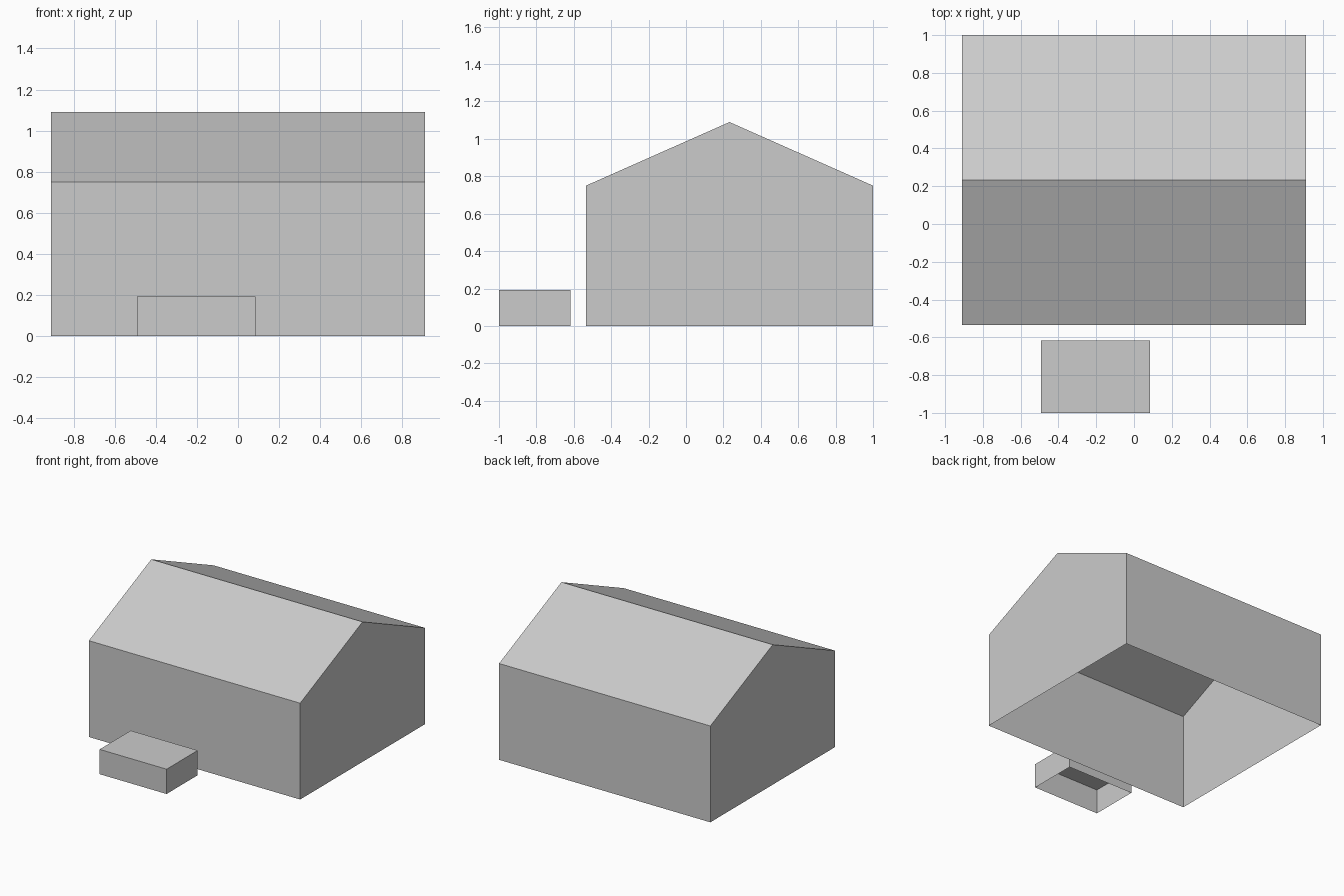
import bpy
import bmesh

cube = bpy.data.objects.get("Cube")
if cube:
    bpy.data.objects.remove(cube, do_unlink=True)

grey = bpy.data.materials.new("light_grey")
grey.use_nodes = True
colour = (0.6, 0.6, 0.6, 1)
grey.diffuse_color = colour
grey.node_tree.nodes["Principled BSDF"].inputs["Base Color"].default_value = colour


def open_shell(name, profile, x_min, x_max):
    """Extrude a (y, z) profile along x, leaving the underside open."""
    bm = bmesh.new()
    end = bm.faces.new([bm.verts.new((x_min, y, z)) for y, z in profile])
    result = bmesh.ops.extrude_face_region(bm, geom=[end], use_keep_orig=True)
    moved = [v for v in result["geom"] if isinstance(v, bmesh.types.BMVert)]
    bmesh.ops.translate(bm, verts=moved, vec=(x_max - x_min, 0, 0))
    bmesh.ops.recalc_face_normals(bm, faces=bm.faces)
    floor = [f for f in bm.faces if all(v.co.z < 0.001 for v in f.verts)]
    bmesh.ops.delete(bm, geom=floor, context='FACES_ONLY')
    mesh = bpy.data.meshes.new(name)
    bm.to_mesh(mesh)
    bm.free()
    mesh.materials.append(grey)
    obj = bpy.data.objects.new(name, mesh)
    bpy.context.collection.objects.link(obj)
    return obj


# Gabled main building with its ridge running along x
front, back, eave, ridge = -0.535, 1.0, 0.75, 1.09
open_shell("gabled_building",
           [(front, 0), (back, 0), (back, eave),
            ((front + back) / 2, ridge), (front, eave)], -0.91, 0.91)

# Low detached block in front
open_shell("front_block",
           [(-1.0, 0), (-0.617, 0), (-0.617, 0.193), (-1.0, 0.193)], -0.492, 0.085)
